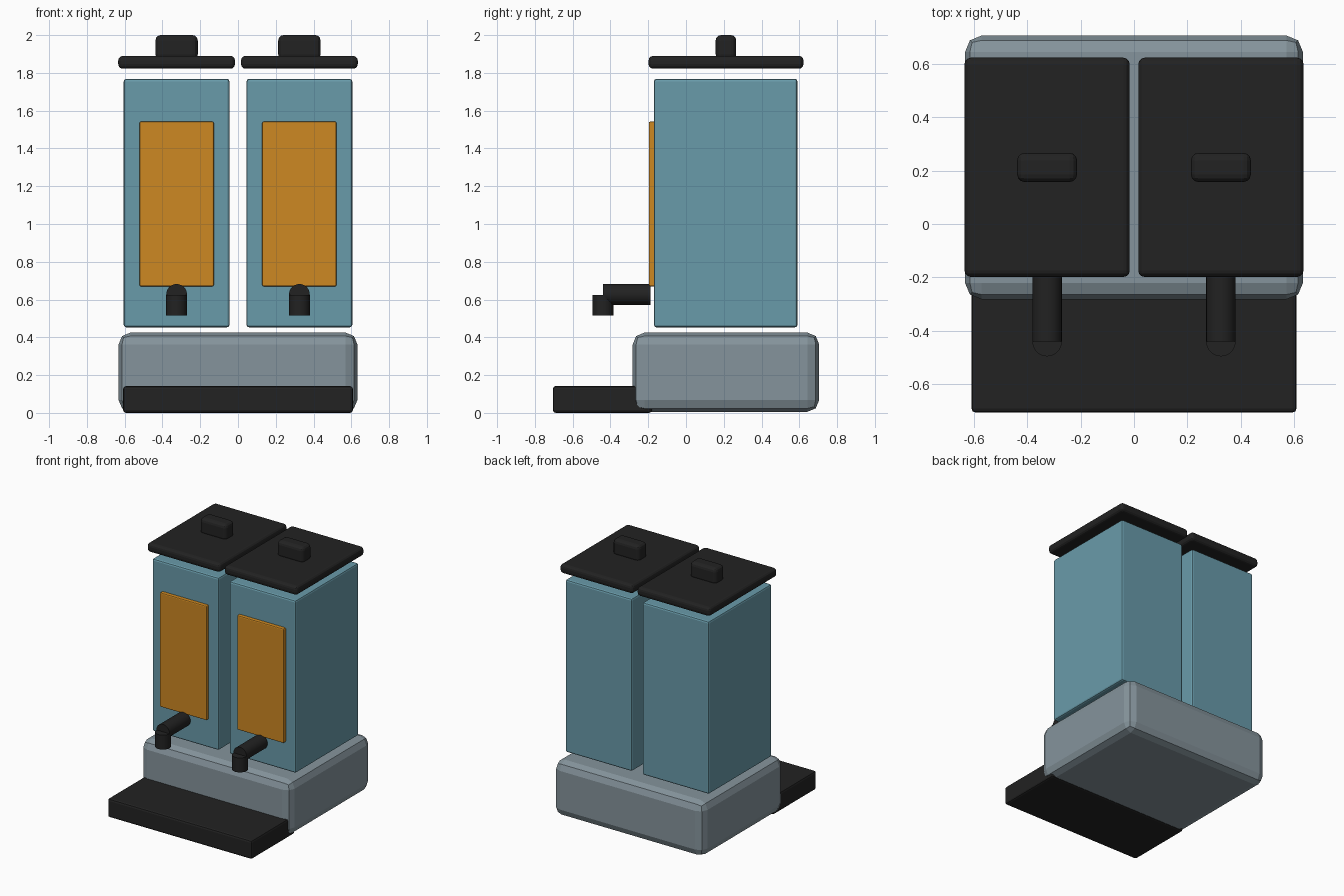
import bpy, math

if "Cube" in bpy.data.objects:
    bpy.data.objects.remove(bpy.data.objects["Cube"])


def material(name, rgb):
    m = bpy.data.materials.new(name)
    m.diffuse_color = (*rgb, 1)
    m.use_nodes = True
    m.node_tree.nodes["Principled BSDF"].inputs["Base Color"].default_value = m.diffuse_color
    return m


TEAL = material("teal_paint", (0.141, 0.328, 0.402))
GRAY = material("gray_metal", (0.235, 0.296, 0.332))
ORANGE = material("orange_label", (0.61, 0.246, 0.016))
BLACK = material("black_plastic", (0.016, 0.016, 0.016))


def box(name, x, y, z, mat, bevel, segments=2):
    """Bevelled box from (min, max) ranges."""
    bpy.ops.mesh.primitive_cube_add(
        size=1, location=[(a + b) / 2 for a, b in (x, y, z)])
    ob = bpy.context.object
    ob.name = name
    ob.scale = [b - a for a, b in (x, y, z)]
    bpy.ops.object.transform_apply(location=False, rotation=False, scale=True)
    mod = ob.modifiers.new("bevel", 'BEVEL')
    mod.width, mod.segments = bevel, segments
    bpy.ops.object.modifier_apply(modifier=mod.name)
    ob.data.materials.append(mat)
    return ob


def cylinder(name, location, radius, depth, mat, rotation=(0, 0, 0)):
    bpy.ops.mesh.primitive_cylinder_add(
        vertices=32, radius=radius, depth=depth,
        location=location, rotation=rotation)
    ob = bpy.context.object
    ob.name = name
    ob.data.materials.append(mat)
    bpy.ops.object.shade_smooth_by_angle(angle=math.radians(30))
    return ob


# Base housing and drip tray
box("base", (-0.632, 0.632), (-0.282, 0.705), (0.006, 0.425), GRAY, 0.062)
box("drip_tray", (-0.608, 0.608), (-0.705, -0.18), (0, 0.142), BLACK, 0.015)

# Two identical dispensers side by side
for side, cx in (("left", -0.325), ("right", 0.325)):
    def span(half):
        return (cx - half, cx + half)

    box(side + "_tank", span(0.28), (-0.17, 0.59), (0.453, 1.768), TEAL, 0.013)
    box(side + "_label", span(0.197), (-0.197, -0.16), (0.67, 1.542), ORANGE, 0.008)
    box(side + "_lid", span(0.309), (-0.198, 0.622), (1.822, 1.89), BLACK, 0.024, 3)
    box(side + "_lid_handle", span(0.112), (0.157, 0.266), (1.87, 2.0), BLACK, 0.028, 3)

    # Tap: horizontal pipe and downward nozzle
    cylinder(side + "_tap_pipe", (cx, -0.3135, 0.627), 0.055, 0.253, BLACK,
             (math.pi / 2, 0, 0))
    cylinder(side + "_tap_nozzle", (cx, -0.44, 0.57), 0.055, 0.11, BLACK)
